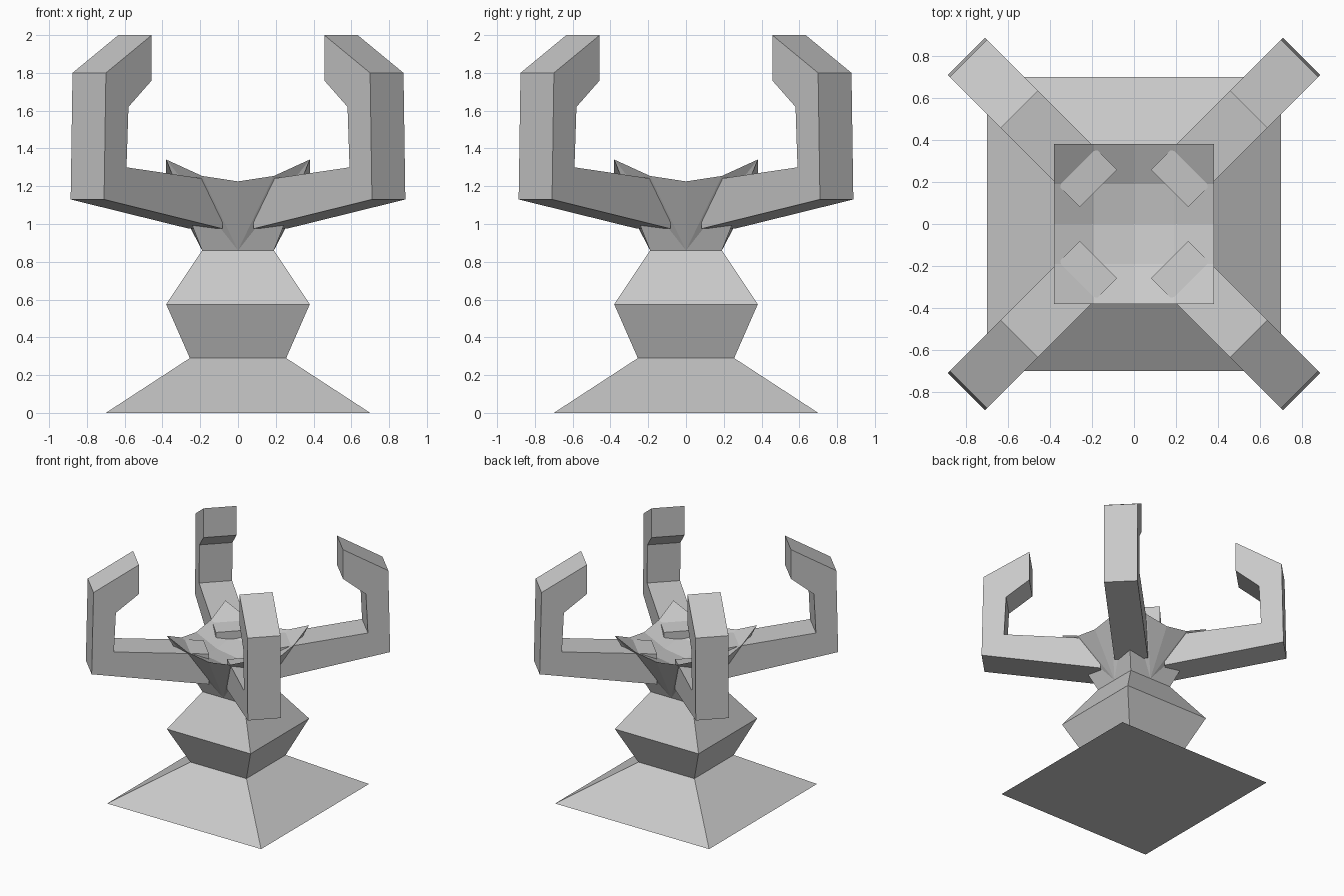
import bpy, bmesh, math

cube = bpy.data.objects.get("Cube")
if cube:
    bpy.data.objects.remove(cube, do_unlink=True)

# One plain stone colour
stone = bpy.data.materials.new("grey_stone")
stone.use_nodes = True
GREY = (0.58, 0.58, 0.58, 1)
stone.diffuse_color = GREY
stone.node_tree.nodes["Principled BSDF"].inputs["Base Color"].default_value = GREY


def finish(name, bm):
    bmesh.ops.remove_doubles(bm, verts=bm.verts, dist=0.0001)
    bmesh.ops.recalc_face_normals(bm, faces=bm.faces)
    mesh = bpy.data.meshes.new(name)
    bm.to_mesh(mesh)
    bm.free()
    mesh.materials.append(stone)
    obj = bpy.data.objects.new(name, mesh)
    bpy.context.collection.objects.link(obj)
    return obj


# Pedestal: stacked square sections given as (half width, height)
sections = [(0.70, 0), (0.255, 0.29), (0.38, 0.575), (0.19, 0.86)]
bm = bmesh.new()
rings = [[bm.verts.new((sx * h, sy * h, z))
          for sx, sy in ((-1, -1), (1, -1), (1, 1), (-1, 1))] for h, z in sections]
for low, high in zip(rings, rings[1:]):
    for i in range(4):
        j = (i + 1) % 4
        bm.faces.new((low[i], low[j], high[j], high[i]))
bm.faces.new(rings[0][::-1])
bm.faces.new(rings[-1])
finish("pedestal", bm)


# Bowl: a dished square top with raised corners, on faceted flaring walls
RIM, FOOT, FOOT_Z, N = 0.38, 0.19, 0.86, 4


def dish(x, y):
    return (x, y, 1.11 + 0.8 * (x * x + y * y))


bm = bmesh.new()
steps = [RIM * (2 * i / N - 1) for i in range(N + 1)]
grid = [[bm.verts.new(dish(x, y)) for y in steps] for x in steps]
for i in range(N):
    for j in range(N):
        bm.faces.new((grid[i][j], grid[i + 1][j], grid[i + 1][j + 1], grid[i][j + 1]))
for side in range(4):
    c, s = round(math.cos(side * math.pi / 2)), round(math.sin(side * math.pi / 2))

    def place(x, y, z):
        return bm.verts.new((c * x - s * y, s * x + c * y, z))

    rim = [place(*dish(x, -RIM)) for x in steps]
    left, middle, right = [place(x, -FOOT, FOOT_Z) for x in (-FOOT, 0, FOOT)]
    # Walls fan out from the middle of each foot edge
    for a, b in zip(rim, rim[1:]):
        bm.faces.new((middle, b, a))
    bm.faces.new((left, middle, rim[0]))
    bm.faces.new((middle, right, rim[-1]))
finish("bowl", bm)

# Arms: hooked outline (radius, height) extruded sideways, one per diagonal
outline = [(0.24, 0.975), (1.128, 1.13), (1.114, 1.80), (0.771, 2.0),
           (0.771, 1.76), (0.945, 1.62), (0.96, 1.30), (0.24, 1.225)]
HALF = 0.125
names = ("back_left_arm", "back_right_arm", "front_right_arm", "front_left_arm")
for k, name in enumerate(names):
    angle = math.radians(45 + 90 * k)
    c, s = math.cos(angle), math.sin(angle)
    bm = bmesh.new()
    sides = [[bm.verts.new((c * r - s * w, s * r + c * w, z)) for r, z in outline]
             for w in (-HALF, HALF)]
    bm.faces.new(sides[0])
    bm.faces.new(sides[1][::-1])
    for i in range(len(outline)):
        j = (i + 1) % len(outline)
        bm.faces.new((sides[0][i], sides[0][j], sides[1][j], sides[1][i]))
    finish(name, bm)
